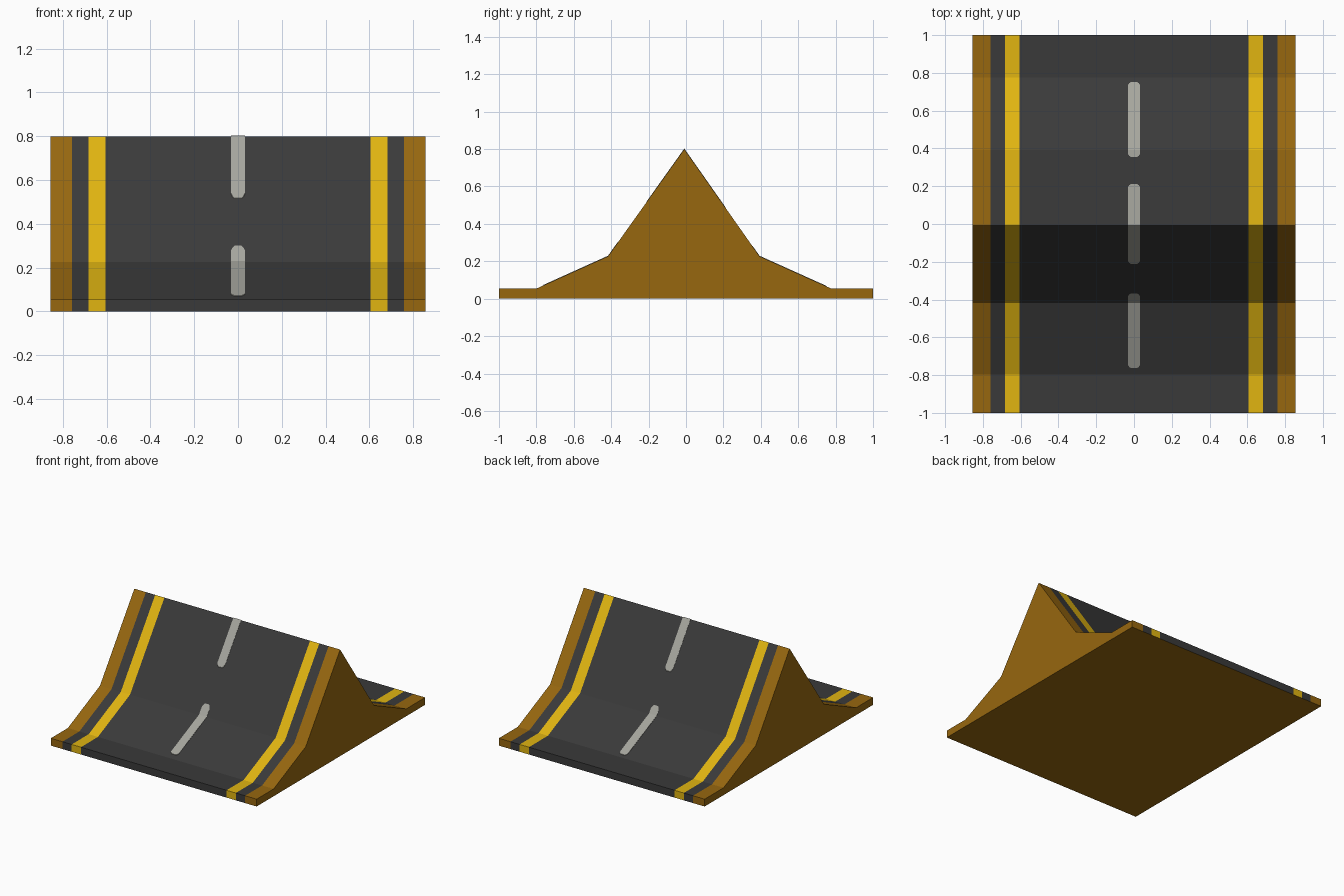
import bpy, bmesh

if "Cube" in bpy.data.objects:
    bpy.data.objects.remove(bpy.data.objects["Cube"])


def material(name, r, g, b):
    lin = [((c / 255 + 0.055) / 1.055) ** 2.4 for c in (r, g, b)]
    m = bpy.data.materials.new(name)
    m.diffuse_color = (*lin, 1)
    m.use_nodes = True
    m.node_tree.nodes["Principled BSDF"].inputs["Base Color"].default_value = m.diffuse_color
    return m


BROWN = material("earth_brown", 151, 103, 15)
ASPHALT = material("asphalt_grey", 58, 58, 58)
YELLOW = material("line_yellow", 225, 181, 17)
DASH = material("dash_grey", 166, 166, 158)

# Side outline of the road surface (y, z), front to back
ROAD = [(-1, 0.055), (-0.798, 0.055), (-0.417, 0.227), (-0.009, 0.80),
        (0.393, 0.227), (0.775, 0.055), (1, 0.055)]
OUTLINE = [(-1, 0)] + ROAD + [(1, 0)]


def road_height(y):
    for (y0, z0), (y1, z1) in zip(ROAD, ROAD[1:]):
        if y0 <= y <= y1:
            return z0 + (z1 - z0) * (y - y0) / (y1 - y0)


def add_object(name, bm, materials):
    bmesh.ops.recalc_face_normals(bm, faces=bm.faces)
    mesh = bpy.data.meshes.new(name)
    bm.to_mesh(mesh)
    bm.free()
    for m in materials:
        mesh.materials.append(m)
    ob = bpy.data.objects.new(name, mesh)
    bpy.context.collection.objects.link(ob)
    return ob


# Ramp body: outline swept across x, one band per painted stripe
half = [0.605, 0.682, 0.759, 0.855]
xs = [-x for x in reversed(half)] + half
bands = [0, 1, 2, 1, 2, 1, 0]
bm = bmesh.new()
rings = [[bm.verts.new((x, y, z)) for y, z in OUTLINE] for x in xs]
n = len(OUTLINE)
for a, b, colour in zip(rings, rings[1:], bands):
    for i in range(n):
        j = (i + 1) % n
        f = bm.faces.new((a[i], a[j], b[j], b[i]))
        f.material_index = colour if i < n - 1 else 0   # plain brown underside
# Side walls, as columns under the road surface
for ring in (rings[0], rings[-1]):
    bm.faces.new(ring)
add_object("ramp", bm, [BROWN, ASPHALT, YELLOW])

# Centre line dashes: thin round-ended plates draped over the road
W = 0.032
END = [(0, 0.016), (0.006, 0.025), (0.016, W)]
for name, y0, y1 in (("front_dash", -0.763, -0.367),
                     ("crest_dash", -0.212, 0.212),
                     ("back_dash", 0.355, 0.752)):
    rows = [(y0 + d, w) for d, w in END] + [(y1 - d, w) for d, w in END]
    rows += [(y, W) for y, z in ROAD if y0 + 0.016 < y < y1 - 0.016]
    rows.sort()
    bm = bmesh.new()
    # lower edge sits just inside the road, upper edge just above it
    loops = []
    for y, w in rows:
        z = road_height(y)
        loops.append([bm.verts.new(p) for p in (
            (-w, y, z - 0.002), (w, y, z - 0.002),
            (w, y, z + 0.003), (-w, y, z + 0.003))])
    for a, b in zip(loops, loops[1:]):
        for i in range(4):
            j = (i + 1) % 4
            bm.faces.new((a[i], a[j], b[j], b[i]))
    bm.faces.new(loops[0])
    bm.faces.new(loops[-1])
    add_object(name, bm, [DASH])
